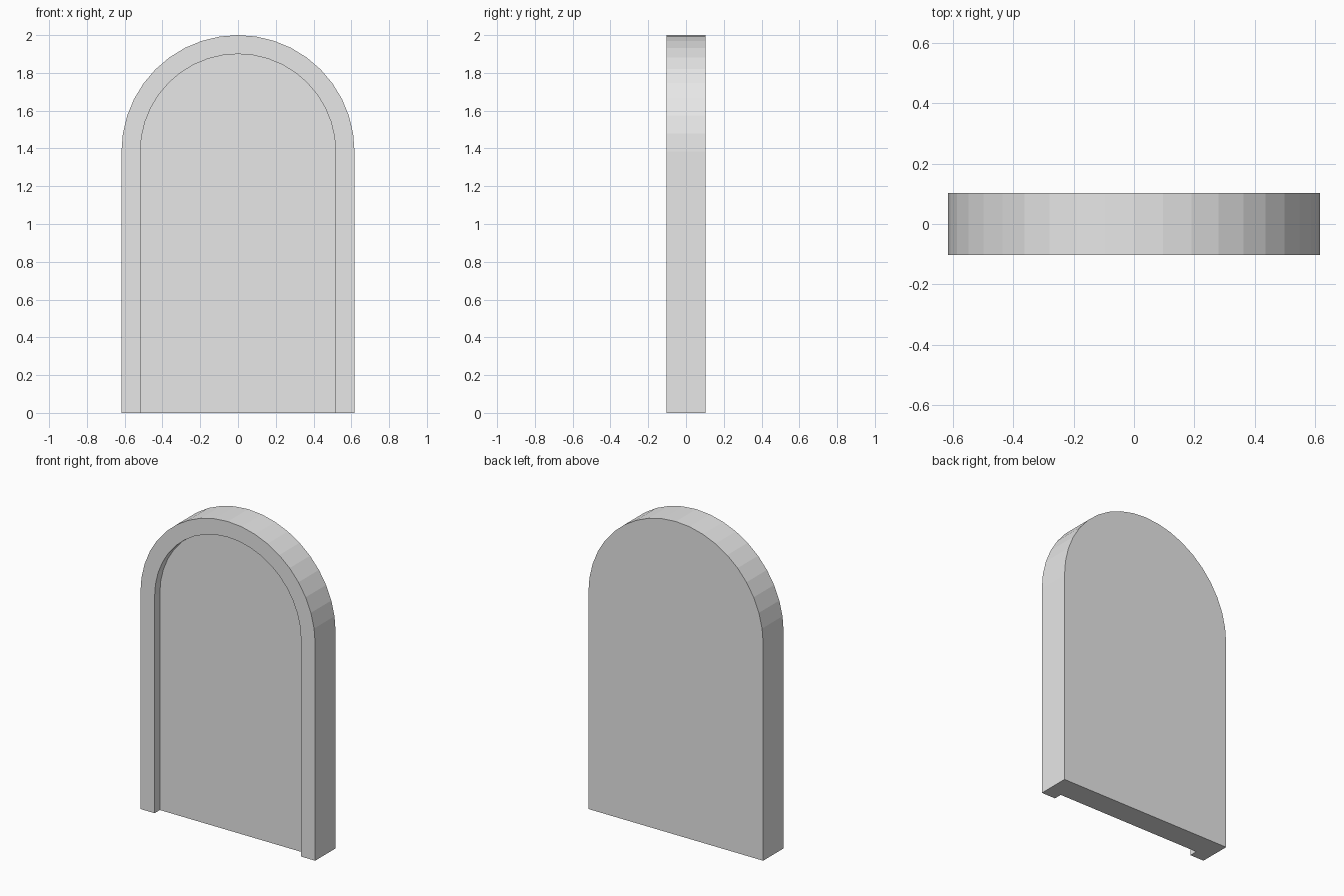
import bpy, bmesh, math

default = bpy.data.objects.get("Cube")
if default:
    bpy.data.objects.remove(default, do_unlink=True)

HALF, RIM, DEPTH, RECESS = 0.617, 0.1, 0.103, -0.05
SPRING = 2 - HALF
SEGMENTS = 20

stone = bpy.data.materials.new("plain grey")
stone.use_nodes = True
stone.diffuse_color = (0.8, 0.8, 0.8, 1)
stone.node_tree.nodes["Principled BSDF"].inputs["Base Color"].default_value = stone.diffuse_color

bm = bmesh.new()


def arch(radius, y):
    """Open arch outline, from the right foot over the top to the left foot."""
    points = [(-radius, 0)]
    for i in range(SEGMENTS + 1):
        a = math.pi * (1 - i / SEGMENTS)
        points.append((radius * math.cos(a), SPRING + radius * math.sin(a)))
    points.append((radius, 0))
    return [bm.verts.new((x, y, z)) for x, z in points]


# Outlines from the back, round the rim, into the recess
outlines = [arch(HALF, DEPTH), arch(HALF, -DEPTH),
            arch(HALF - RIM, -DEPTH), arch(HALF - RIM, RECESS)]

# Outer side, rim front and recess reveal
for a, b in zip(outlines, outlines[1:]):
    for i in range(len(a) - 1):
        bm.faces.new((a[i], a[i + 1], b[i + 1], b[i]))

# Back, recessed panel and stepped underside
bm.faces.new(outlines[0])
bm.faces.new(outlines[-1])
bm.faces.new([o[0] for o in outlines] + [o[-1] for o in reversed(outlines)])
bmesh.ops.recalc_face_normals(bm, faces=bm.faces)

mesh = bpy.data.meshes.new("arched_panel")
bm.to_mesh(mesh)
bm.free()
mesh.materials.append(stone)
panel = bpy.data.objects.new("arched_panel", mesh)
bpy.context.collection.objects.link(panel)
